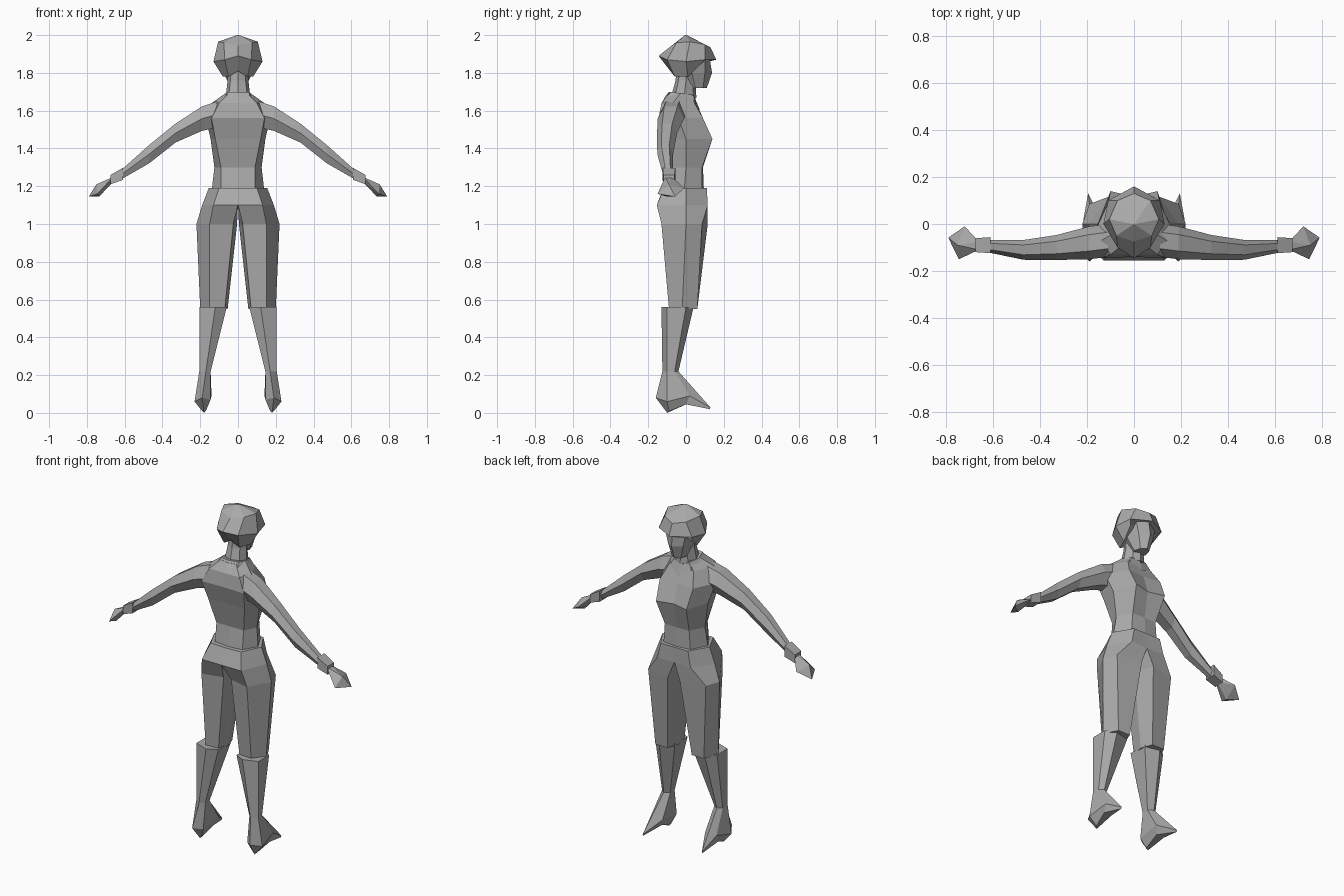
import bpy, bmesh, math

grey = bpy.data.materials.new("plain_grey")
grey.diffuse_color = (0.4, 0.4, 0.4, 1)


def finish(name, bm, mirror=False):
    if mirror:
        geo = bmesh.ops.duplicate(bm, geom=bm.verts[:] + bm.edges[:] + bm.faces[:])["geom"]
        for v in geo:
            if isinstance(v, bmesh.types.BMVert):
                v.co.x *= -1
    bmesh.ops.recalc_face_normals(bm, faces=bm.faces[:])
    me = bpy.data.meshes.new(name)
    bm.to_mesh(me)
    bm.free()
    me.materials.append(grey)
    ob = bpy.data.objects.new(name, me)
    bpy.context.collection.objects.link(ob)
    return ob


def loft(name, rings, mirror=False):
    """Skin closed rings of (x, y, z) points and cap both ends."""
    bm = bmesh.new()
    vs = [[bm.verts.new(p) for p in r] for r in rings]
    n = len(vs[0])
    for a, b in zip(vs, vs[1:]):
        for i in range(n):
            j = (i + 1) % n
            bm.faces.new((a[i], a[j], b[j], b[i]))
    bm.faces.new(vs[0])
    bm.faces.new(vs[-1])
    return finish(name, bm, mirror)


def sym(pts, z=None):
    """Half ring from centre back to centre front, reflected into a full ring."""
    pts = [(p[0], p[1], p[2] if z is None else z) for p in pts]
    return pts + [(-x, y, h) for x, y, h in pts[-2:0:-1]]


def flat(pts, z):
    return [(x, y, z) for x, y in pts]


def xring(x, cy, cz, ry, rz, n=6, turn=0.0):
    """Ring across the arm at distance x."""
    return [(x, cy + ry * math.cos(turn + math.tau * i / n),
             cz + rz * math.sin(turn + math.tau * i / n)) for i in range(n)]


# Torso
loft("torso", [
    sym([(0, -.10), (.09, -.09), (.14, -.01), (.09, .085), (0, .095)], 1.17),
    sym([(0, -.075), (.09, -.075), (.125, 0), (.08, .085), (0, .09)], 1.30),
    sym([(0, -.11), (.12, -.11), (.145, 0), (.10, .14), (0, .115)], 1.45),
    sym([(0, -.14), (.14, -.145), (.17, -.04), (.11, .09), (0, .08)], 1.56),
    sym([(0, -.13), (.10, -.13), (.14, -.07), (.08, .045), (0, .055)], 1.64),
    sym([(0, -.10), (.05, -.09), (.07, -.03), (.04, .03), (0, .045)], 1.69)])

# Collar
loft("collar", [
    sym([(0, -.09, 1.70), (.055, -.08, 1.70), (.07, -.02, 1.69), (.05, .04, 1.68), (0, .05, 1.66)]),
    sym([(0, -.115, 1.67), (.07, -.10, 1.67), (.09, -.02, 1.66), (.07, .05, 1.64), (0, .075, 1.60)])])

# Neck
loft("neck", [
    sym([(0, -.08), (.05, -.06), (.065, -.01), (.04, .04), (0, .055)], 1.67),
    sym([(0, -.055), (.04, -.04), (.055, 0), (.035, .035), (0, .05)], 1.76),
    sym([(0, -.05), (.04, -.03), (.055, 0), (.035, .035), (0, .05)], 1.84)])

# Face
loft("face", [
    sym([(0, -.05), (.06, -.03), (.09, .02), (.07, .10), (0, .125)], 1.88),
    sym([(0, -.04), (.05, -.02), (.075, .03), (.05, .10), (0, .138)], 1.80),
    sym([(0, .03), (.03, .03), (.04, .05), (.03, .09), (0, .11)], 1.72)])

# Hair with a jutting fringe
loft("hair", [
    sym([(0, -.005), (.004, -.003), (.005, 0), (.004, .003), (0, .005)], 2.0),
    sym([(0, -.075, 1.945), (.075, -.05, 1.96), (.105, .02, 1.965), (.07, .10, 1.95), (0, .13, 1.935)]),
    sym([(0, -.145, 1.89), (.07, -.10, 1.87), (.13, 0, 1.86), (.11, .10, 1.87), (0, .16, 1.87)]),
    sym([(0, -.07, 1.81), (.05, -.06, 1.78), (.08, .01, 1.78), (.09, .08, 1.85), (0, .12, 1.88)])])

# Hips
hip = [(0, -.155), (.13, -.155), (.19, 0), (.11, .115), (0, .11)]
loft("hips", [
    sym([(0, -.12), (.10, -.115), (.155, 0), (.09, .11), (0, .11)], 1.19),
    sym(hip, 1.10)])

# Trouser legs
loft("trouser_legs", [
    flat(hip + [(0, -.02)], 1.10),
    flat([(.025, -.10), (.15, -.13), (.22, 0), (.19, .085), (.04, .115), (.005, 0)], 1.0),
    flat([(.07, -.085), (.15, -.09), (.20, -.02), (.16, .06), (.08, .06), (.055, -.01)], .55)], True)

# Boots with pointed toes and heels
loft("boots", [
    flat([(.06, -.10), (.12, -.13), (.205, -.10), (.205, 0), (.15, .04), (.06, .02)], .56),
    flat([(.145, -.10), (.17, -.125), (.205, -.10), (.20, -.06), (.175, -.04), (.145, -.06)], .22),
    [(.145, -.12, .07), (.19, -.16, .08), (.23, -.10, .06), (.215, .02, .09), (.195, .13, .028), (.14, .02, .09)],
    [(.17, -.10, .01), (.18, -.10, 0), (.19, -.09, .01), (.21, 0, .045), (.195, .125, .02), (.16, 0, .045)]], True)

# Sleeves
loft("arms", [
    xring(.11, -.07, 1.58, .07, .08),
    xring(.19, -.08, 1.558, .07, .075),
    xring(.33, -.10, 1.482, .053, .058),
    xring(.47, -.11, 1.37, .042, .056),
    xring(.62, -.095, 1.26, .026, .028)], True)

# Wrist cuffs
loft("cuffs", [
    xring(.61, -.09, 1.265, .048, .045, 4, math.pi / 4),
    xring(.675, -.09, 1.235, .042, .035, 4, math.pi / 4)], True)

# Spread hands
bm = bmesh.new()
for p in [(.66, -.075, 1.25), (.66, -.11, 1.25), (.66, -.09, 1.225), (.72, -.01, 1.19),
          (.79, -.058, 1.145), (.745, -.15, 1.16), (.75, -.09, 1.21), (.735, -.10, 1.145)]:
    bm.verts.new(p)
bmesh.ops.convex_hull(bm, input=bm.verts[:])
finish("hands", bm, True)
